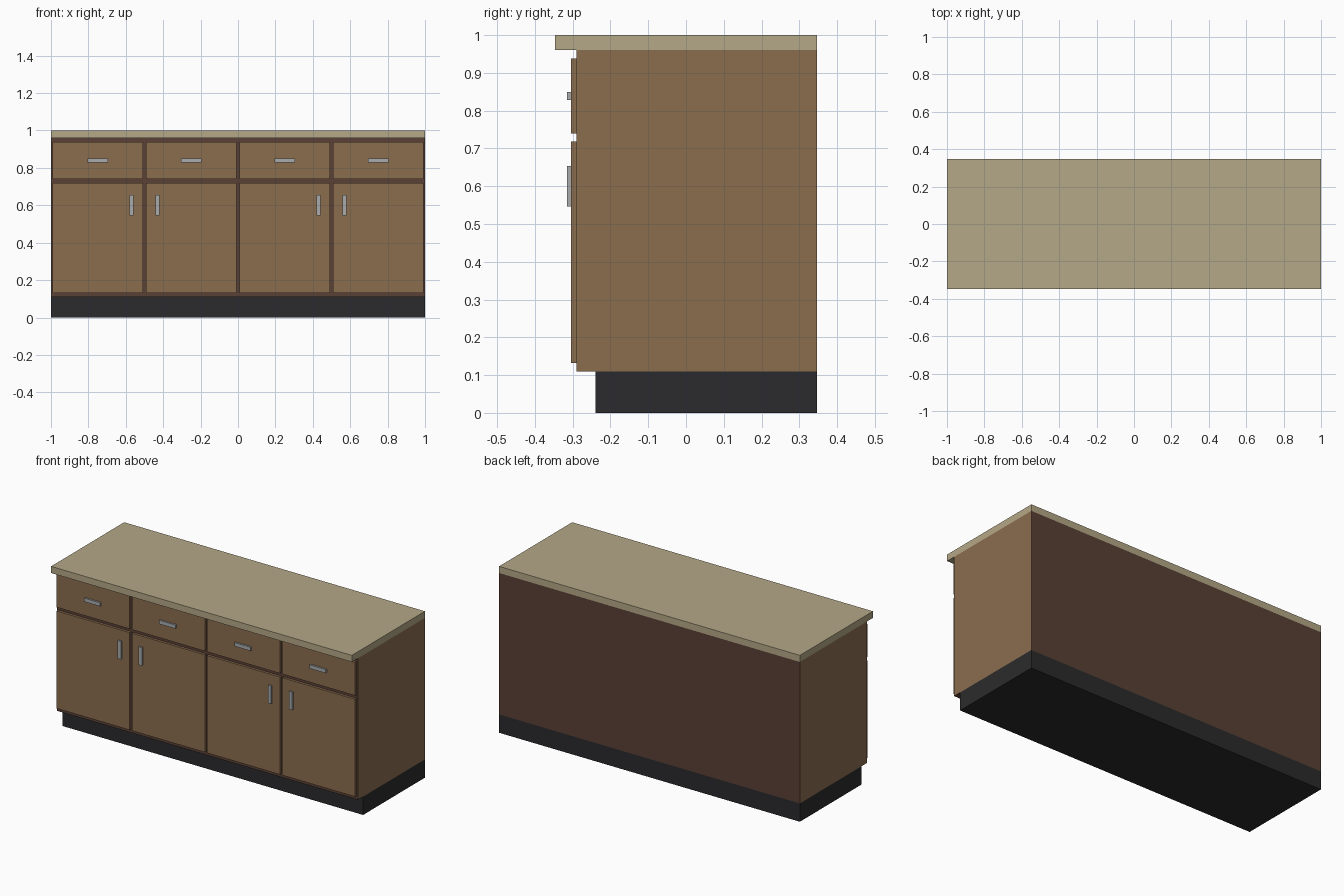
import bpy

if "Cube" in bpy.data.objects:
    bpy.data.objects.remove(bpy.data.objects["Cube"])


def material(name, rgb):
    m = bpy.data.materials.new(name)
    m.diffuse_color = (*rgb, 1)
    m.use_nodes = True
    m.node_tree.nodes["Principled BSDF"].inputs["Base Color"].default_value = m.diffuse_color
    return m


WOOD = material("wood", (0.258, 0.153, 0.078))
DARK = material("dark_wood", (0.102, 0.053, 0.036))
STONE = material("stone", (0.462, 0.392, 0.242))
BLACK = material("black", (0.024, 0.024, 0.026))
METAL = material("metal", (0.40, 0.41, 0.42))


def box(name, x, y, z, mat):
    """Box from (min, max) ranges along each axis."""
    bpy.ops.mesh.primitive_cube_add(size=1)
    ob = bpy.context.object
    ob.name = name
    for v in ob.data.vertices:
        v.co = [r[0] if c < 0 else r[1] for c, r in zip(v.co, (x, y, z))]
    ob.data.materials.append(mat)
    return ob


def around(c, size):
    return (c - size / 2, c + size / 2)


BACK, FRAME, FACE, PULL = 0.347, -0.29, -0.305, -0.315

# Plinth, carcass and worktop
box("toe_kick", (-1, 1), (-0.24, BACK), (0, 0.11), BLACK)
carcass = box("carcass", (-1, 1), (FRAME, BACK), (0.11, 0.96), DARK)
box("countertop", (-1, 1), (-0.347, BACK), (0.96, 1.0), STONE)

# Light wood on the carcass ends, dark on frame and back
carcass.data.materials.append(WOOD)
for p in carcass.data.polygons:
    if abs(p.normal.x) > 0.5:
        p.material_index = 1

# Four bays: a drawer above a door, each with a bar handle
for i, handle_x in enumerate((-0.57, -0.43, 0.43, 0.57)):
    cx = -0.75 + 0.5 * i
    width = around(cx, 0.485)
    box(f"drawer_front_{i + 1}", width, (FACE, FRAME), (0.74, 0.938), WOOD)
    box(f"door_{i + 1}", width, (FACE, FRAME), (0.132, 0.718), WOOD)
    box(f"drawer_handle_{i + 1}", around(cx, 0.108), (PULL, FACE), around(0.839, 0.022), METAL)
    box(f"door_handle_{i + 1}", around(handle_x, 0.022), (PULL, FACE), around(0.60, 0.108), METAL)
